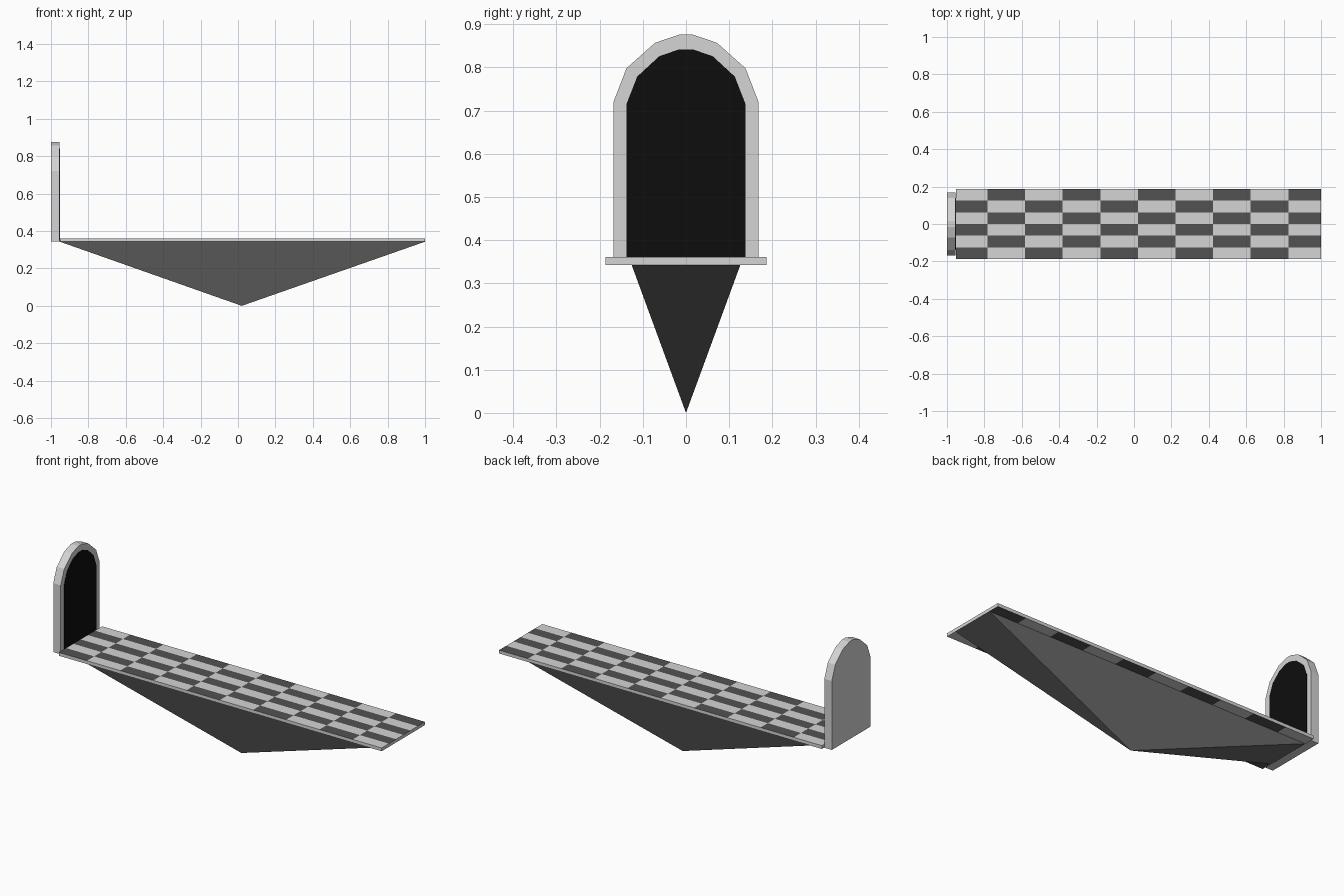
import bpy, bmesh

if "Cube" in bpy.data.objects:
    bpy.data.objects.remove(bpy.data.objects["Cube"])


def material(name, v):
    m = bpy.data.materials.new(name)
    m.diffuse_color = (v, v, v, 1)
    m.use_nodes = True
    m.node_tree.nodes["Principled BSDF"].inputs["Base Color"].default_value = m.diffuse_color
    return m


LIGHT = material("light grey", 0.66)
DARK = material("dark grey", 0.085)
STONE = material("mid grey", 0.15)
BLACK = material("black", 0.004)

X0, X1 = -0.953, 1.0          # platform ends
HALF_Y = 0.187                # platform half width
Z0, Z1 = 0.343, 0.361         # platform underside and top


def finish(name, bm, mats):
    bmesh.ops.recalc_face_normals(bm, faces=bm.faces[:])
    me = bpy.data.meshes.new(name)
    bm.to_mesh(me)
    bm.free()
    for m in mats:
        me.materials.append(m)
    ob = bpy.data.objects.new(name, me)
    bpy.context.collection.objects.link(ob)
    return ob


def extrude(bm, faces, vec):
    """Extrude faces into a closed solid."""
    geo = bmesh.ops.extrude_face_region(bm, geom=faces, use_keep_orig=True)["geom"]
    bmesh.ops.translate(bm, vec=vec,
                        verts=[g for g in geo if isinstance(g, bmesh.types.BMVert)])


# Platform: slab cut into checker tiles on top and underside
bm = bmesh.new()
xs = [X0] + [-0.783 + 0.201 * i for i in range(9)] + [X1]
ys = [HALF_Y - 2 * HALF_Y * j / 6 for j in range(7)]
grid = [[bm.verts.new((x, y, Z0)) for y in ys] for x in xs]
for i in range(len(xs) - 1):
    for j in range(6):
        bm.faces.new((grid[i][j], grid[i + 1][j], grid[i + 1][j + 1], grid[i][j + 1]))
extrude(bm, bm.faces[:], (0, 0, Z1 - Z0))
bm.normal_update()
for f in bm.faces:
    c = f.calc_center_median()
    col = sum(c.x > x for x in xs[1:-1])
    row = sum(c.y < y for y in ys[1:-1])
    f.material_index = (col + row) % 2 if abs(f.normal.z) > 0.5 else 0
finish("checker_platform", bm, [LIGHT, DARK])

# Support: upside-down pyramid under the platform
bm = bmesh.new()
base = [bm.verts.new(p) for p in ((X0, -0.126, Z0), (X1, -0.126, Z0),
                                  (X1, 0.126, Z0), (X0, 0.126, Z0))]
tip = bm.verts.new((0.02, 0, 0))
bm.faces.new(base)
for i in range(4):
    bm.faces.new((base[i], base[(i + 1) % 4], tip))
finish("pyramid_support", bm, [STONE])


def arch(name, half, x, depth, mat):
    """Mirrored arch outline extruded along x."""
    bm = bmesh.new()
    pts = half + [(-y, z) for y, z in reversed(half)]
    face = bm.faces.new([bm.verts.new((x, y, z)) for y, z in pts])
    extrude(bm, [face], (depth, 0, 0))
    finish(name, bm, [mat])


# Doorway: arched slab with a thin black opening on its inner side
arch("door_arch", [(0.168, Z0), (0.168, 0.72), (0.138, 0.798), (0.072, 0.857), (0.016, 0.876)],
     -1.0, 0.045, LIGHT)
arch("door_opening", [(0.138, Z0), (0.138, 0.715), (0.113, 0.779), (0.062, 0.826), (0.016, 0.842)],
     -0.956, 0.003, BLACK)
